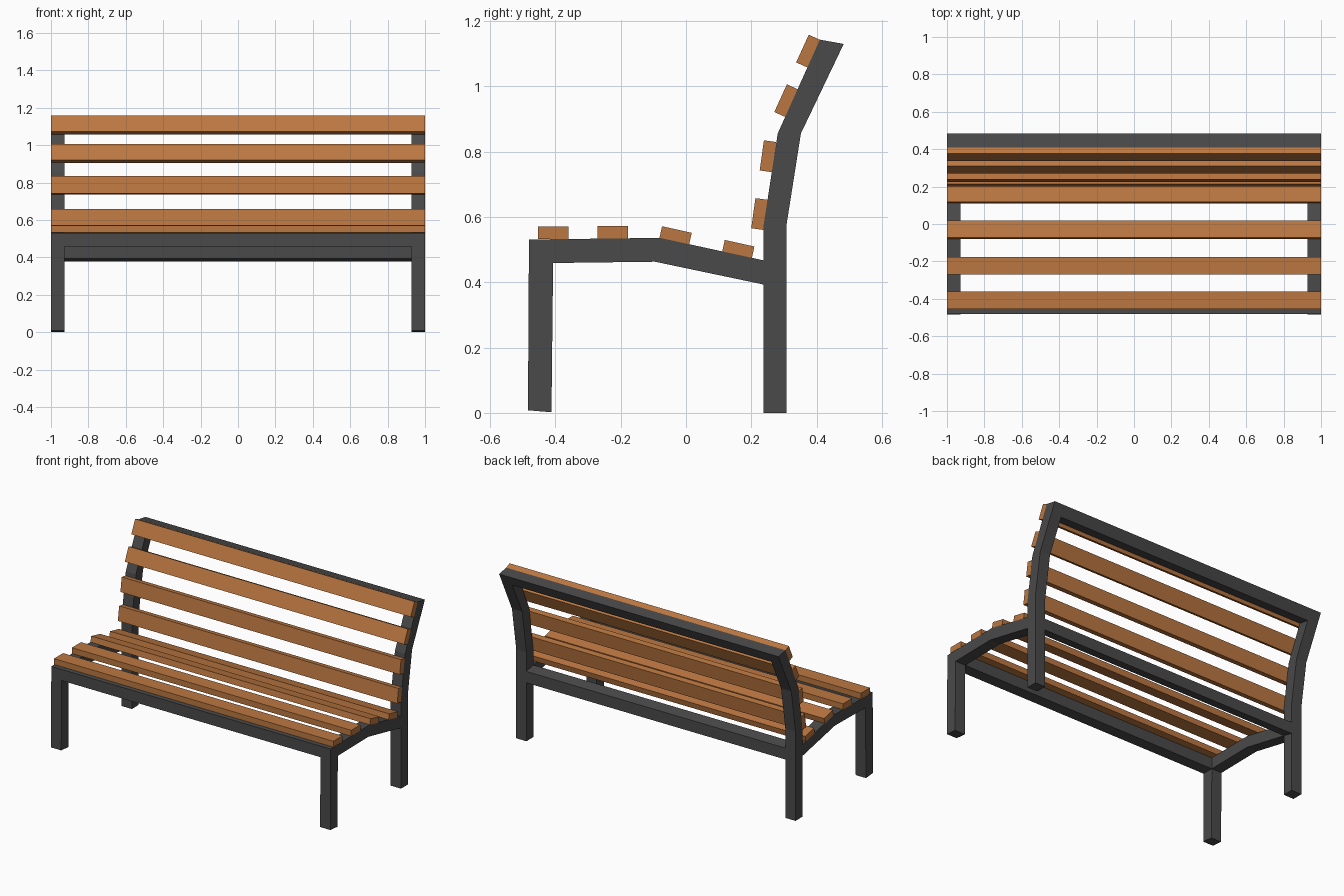
import bpy, bmesh, math
from mathutils import Matrix

if "Cube" in bpy.data.objects:
    bpy.data.objects.remove(bpy.data.objects["Cube"])


def material(name, rgb):
    m = bpy.data.materials.new(name)
    m.diffuse_color = (*rgb, 1)
    m.use_nodes = True
    m.node_tree.nodes["Principled BSDF"].inputs["Base Color"].default_value = m.diffuse_color
    return m


WOOD = material("warm wood", (0.50, 0.185, 0.052))
METAL = material("dark metal", (0.068, 0.068, 0.068))


def finish(name, bm, mat):
    bmesh.ops.recalc_face_normals(bm, faces=bm.faces[:])
    me = bpy.data.meshes.new(name)
    bm.to_mesh(me)
    bm.free()
    me.materials.append(mat)
    ob = bpy.data.objects.new(name, me)
    bpy.context.collection.objects.link(ob)
    return ob


def extrude(name, strips, x0, x1, mat):
    """Extrude a strip of (front, back) point pairs in the YZ plane along x."""
    outline = [a for a, b in strips] + [b for a, b in reversed(strips)]
    bm = bmesh.new()
    face = bm.faces.new([bm.verts.new((x0, y, z)) for y, z in outline])
    new = bmesh.ops.extrude_face_region(bm, geom=[face])["geom"]
    bmesh.ops.translate(bm, vec=(x1 - x0, 0, 0),
                        verts=[v for v in new if isinstance(v, bmesh.types.BMVert)])
    return finish(name, bm, mat)


def slat(name, y, z, angle):
    """Plank centred on (y, z), turned about the x axis."""
    bm = bmesh.new()
    bmesh.ops.create_cube(bm, size=1, matrix=Matrix.Translation((0, y, z))
                          @ Matrix.Rotation(math.radians(angle), 4, 'X')
                          @ Matrix.Diagonal((2, 0.093, 0.038, 1)))
    return finish(name, bm, WOOD)


# Side frames: front leg with bent seat rail, rear leg with bent back post
T = 0.073
seat_frame = [((-0.484, 0.008), (-0.412, 0.002)), ((-0.481, 0.531), (-0.407, 0.459)),
              ((-0.08, 0.536), (-0.095, 0.463)), ((0.238, 0.467), (0.238, 0.393))]
post = [((0.238, 0), (0.308, 0)), ((0.238, 0.577), (0.308, 0.577)),
        ((0.281, 0.856), (0.352, 0.856)), ((0.410, 1.143), (0.483, 1.130))]
for side, x0 in (("left", -1), ("right", 1 - T)):
    extrude(f"{side}_front_leg_and_seat_rail", seat_frame, x0, x0 + T, METAL)
    extrude(f"{side}_rear_leg_and_back_post", post, x0, x0 + T, METAL)

# Cross rails between the side frames
rails = {
    "front_rail": [((-0.481, 0.531), (-0.407, 0.531)), ((-0.481, 0.459), (-0.407, 0.459))],
    "rear_rail": [((0.238, 0.467), (0.308, 0.452)), ((0.238, 0.393), (0.308, 0.378))],
    "top_rail": [((0.410, 1.143), (0.483, 1.130)), ((0.379, 1.078), (0.452, 1.065))],
}
for name, strips in rails.items():
    extrude(name, strips, -1 + T, 1 - T, METAL)

# Seat slats
for i, s in enumerate([(-0.407, 0.552, 0), (-0.224, 0.553, 0),
                       (-0.032, 0.543, -12.5), (0.160, 0.501, -12.5)]):
    slat(f"seat_slat_{i + 1}", *s)

# Backrest slats
for i, s in enumerate([(0.225, 0.609, 82), (0.251, 0.786, 82),
                       (0.307, 0.956, 65.5), (0.374, 1.108, 65.5)]):
    slat(f"back_slat_{i + 1}", *s)
